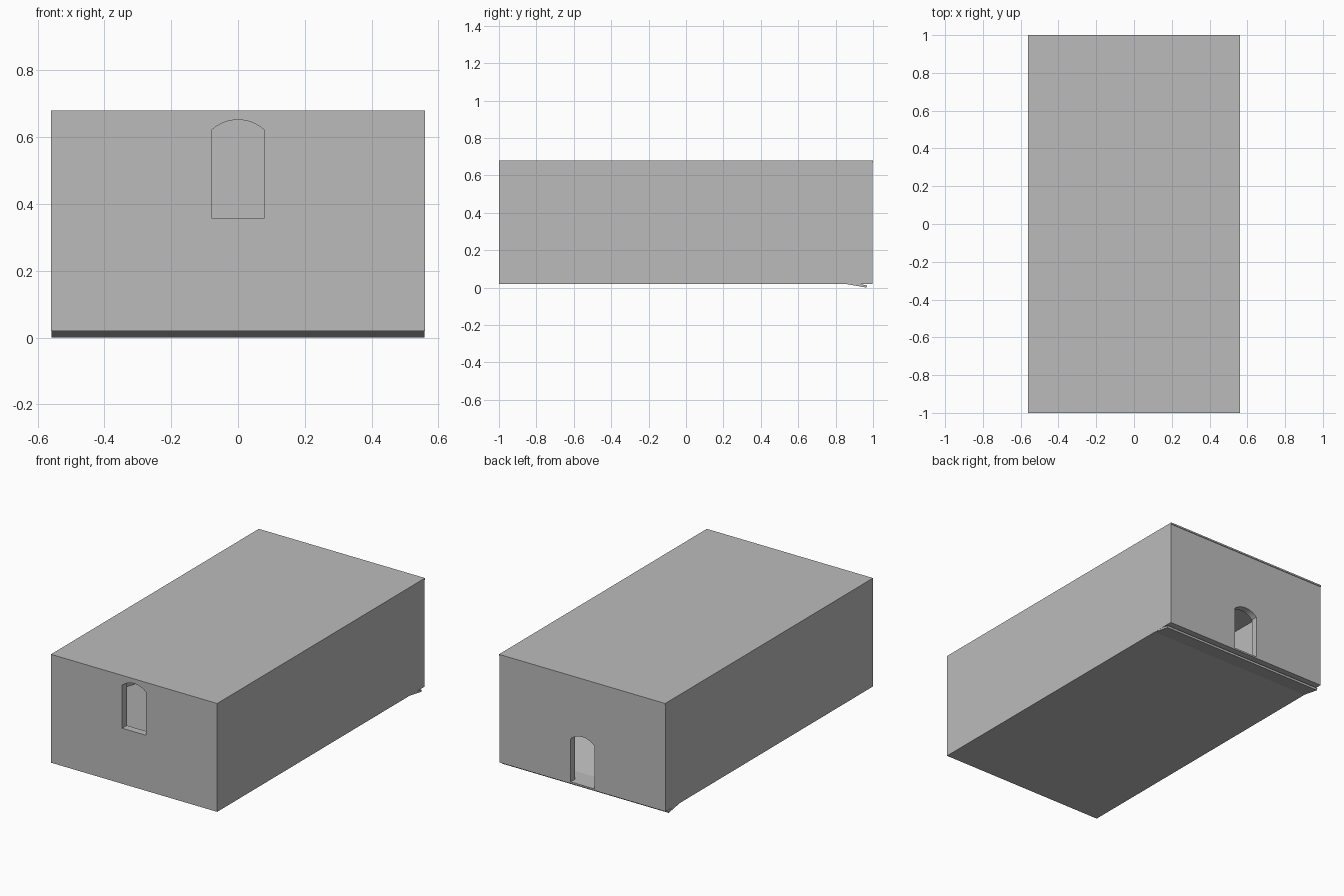
import bpy, math

if "Cube" in bpy.data.objects:
    bpy.data.objects.remove(bpy.data.objects["Cube"], do_unlink=True)

grey = bpy.data.materials.new("plain grey")
grey.use_nodes = True
color = (0.5, 0.5, 0.5, 1)
grey.diffuse_color = color
grey.node_tree.nodes["Principled BSDF"].inputs["Base Color"].default_value = color

HALF_W, HALF_L = 0.56, 1.0
BASE, TOP = 0.02, 0.68
WALL, SLAB = 0.045, 0.01
RECESS = 0.004


def prism(name, outline, axis, start, end):
    """Extrude a closed outline along x (outline in y, z) or y (outline in x, z)."""
    def place(p, d):
        return (d, p[0], p[1]) if axis == "x" else (p[0], d, p[1])
    n = len(outline)
    verts = [place(p, d) for d in (start, end) for p in outline]
    faces = [list(range(n))[::-1], list(range(n, 2 * n))]
    faces += [[i, (i + 1) % n, n + (i + 1) % n, n + i] for i in range(n)]
    if axis == "y":
        faces = [f[::-1] for f in faces]
    # Outlines run counter-clockwise, so flip to face outwards
    mesh = bpy.data.meshes.new(name)
    mesh.from_pydata(verts, [], faces)
    mesh.materials.append(grey)
    obj = bpy.data.objects.new(name, mesh)
    bpy.context.collection.objects.link(obj)
    return obj


def box(name, x0, x1, y0, y1, z0, z1):
    return prism(name, [(y0, z0), (y1, z0), (y1, z1), (y0, z1)], "x", x0, x1)


def cut_doorway(wall, y, sill):
    """Cut a doorway with a shallow arched head through an end wall."""
    half, spring, rise, steps = 0.08, 0.262, 0.032, 12
    radius = (half ** 2 + rise ** 2) / (2 * rise)
    sweep = math.asin(half / radius)
    outline = [(-half, sill), (half, sill)]
    for i in range(steps + 1):
        a = sweep * (1 - 2 * i / steps)
        outline.append((radius * math.sin(a),
                        sill + spring + rise - radius * (1 - math.cos(a))))
    cutter = prism("doorway_cutter", outline, "y", y - 0.1, y + 0.1)
    cutter.hide_render = True
    mod = wall.modifiers.new("doorway", "BOOLEAN")
    mod.operation, mod.solver, mod.object = "DIFFERENCE", "EXACT", cutter
    bpy.context.view_layer.objects.active = wall
    bpy.ops.object.modifier_apply(modifier=mod.name)
    bpy.data.objects.remove(cutter, do_unlink=True)


# Floor and roof slabs
box("floor", -HALF_W, HALF_W, -HALF_L, HALF_L - RECESS, BASE, BASE + SLAB)
box("roof", -HALF_W, HALF_W, -HALF_L, HALF_L, TOP - SLAB, TOP)

# Long side walls
for name, side in (("left_wall", 1), ("right_wall", -1)):
    x0, x1 = sorted((side * HALF_W, side * (HALF_W - WALL)))
    box(name, x0, x1, -HALF_L, HALF_L - RECESS, BASE + SLAB, TOP - SLAB)

# End walls, the front doorway high and the back doorway at floor level
inner = HALF_W - WALL
front = box("front_wall", -inner, inner, -HALF_L, WALL - HALF_L, BASE + SLAB, TOP - SLAB)
cut_doorway(front, -HALF_L, 0.358)
back = box("back_wall", -inner, inner, HALF_L - WALL, HALF_L - RECESS, BASE + SLAB, TOP - SLAB)
cut_doorway(back, HALF_L, BASE + SLAB)

# Sloping ramp from the front doorway down to the back, its tip below the floor
ramp = [(-0.999, 0.345), (0.965, 0), (0.968, 0.012), (-0.999, 0.357)]
prism("ramp", ramp, "x", -HALF_W + 0.001, HALF_W - 0.001)
